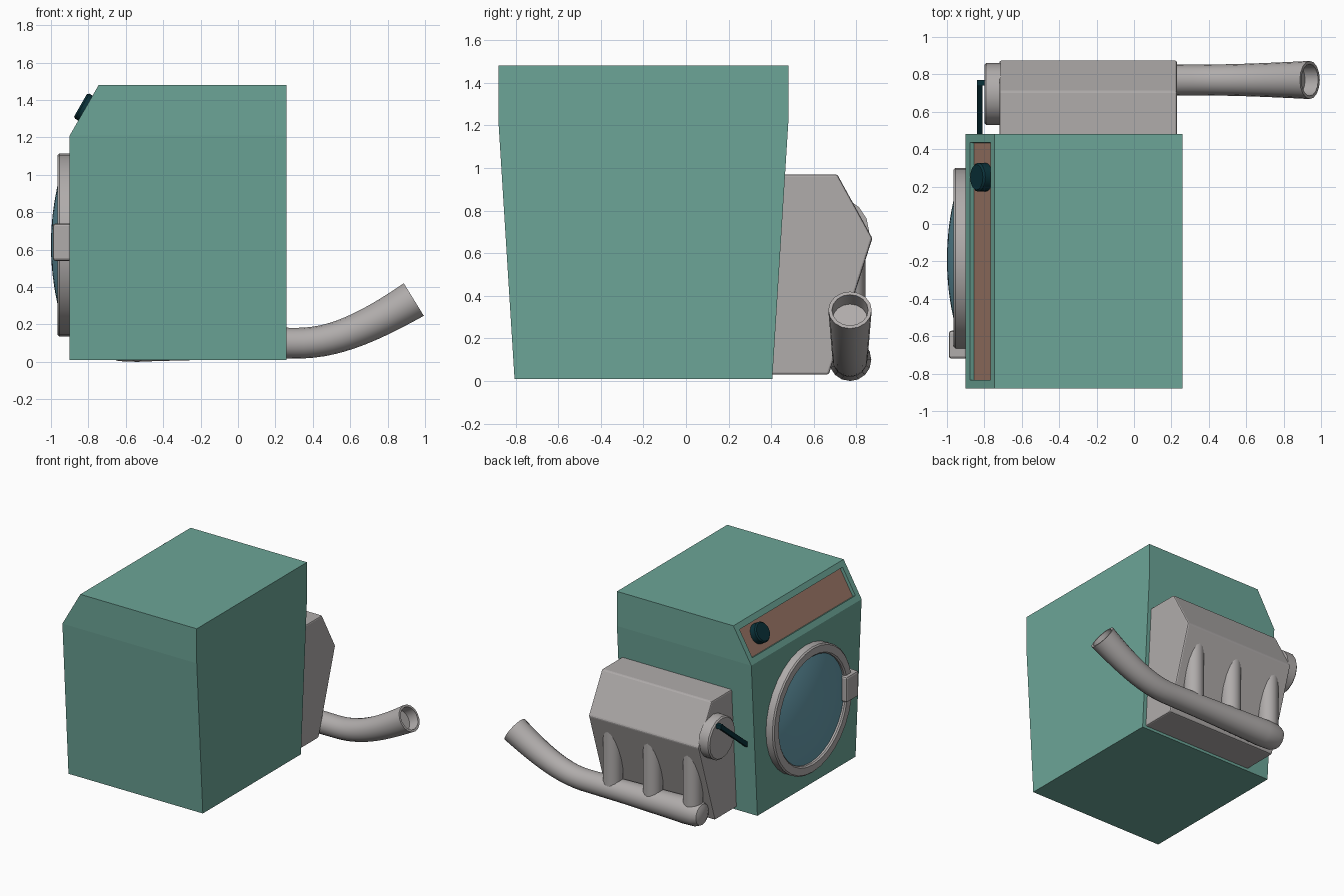
import bpy, bmesh, math
from mathutils import Vector, Matrix

cube = bpy.data.objects.get("Cube")
if cube:
    bpy.data.objects.remove(cube, do_unlink=True)


def material(name, r, g, b):
    """Flat material from 0-255 display values."""
    lin = [((c / 255 + 0.055) / 1.055) ** 2.4 for c in (r, g, b)] + [1]
    m = bpy.data.materials.new(name)
    m.use_nodes = True
    m.diffuse_color = lin
    m.node_tree.nodes["Principled BSDF"].inputs["Base Color"].default_value = lin
    return m


GREEN = material("sea green enamel", 108, 165, 151)
GREY = material("grey metal", 176, 172, 171)
BROWN = material("brown panel", 158, 121, 104)
GLASS = material("blue glass", 102, 156, 172)
DARK = material("dark teal", 10, 50, 58)


def finish(bm, name, mats, bevel=0.0, smooth=False):
    bmesh.ops.recalc_face_normals(bm, faces=bm.faces)
    me = bpy.data.meshes.new(name)
    bm.to_mesh(me)
    bm.free()
    ob = bpy.data.objects.new(name, me)
    bpy.context.collection.objects.link(ob)
    for m in mats:
        me.materials.append(m)
    if bevel:
        mod = ob.modifiers.new("Bevel", "BEVEL")
        mod.width, mod.segments = bevel, 2
    if smooth:
        bpy.ops.object.select_all(action="DESELECT")
        ob.select_set(True)
        bpy.context.view_layer.objects.active = ob
        bpy.ops.object.shade_smooth_by_angle(angle=math.radians(35))
    return ob


def sweep(name, stations, mat, sides):
    """Skin rings given as (centre, direction, radius); caps both ends."""
    bm = bmesh.new()
    rings = []
    for centre, direction, radius in stations:
        rot = Vector(direction).to_track_quat("Z", "Y").to_matrix()
        ring = []
        for i in range(sides):
            a = math.tau * i / sides
            p = Vector((math.cos(a), math.sin(a), 0)) * radius
            ring.append(bm.verts.new(Vector(centre) + rot @ p))
        rings.append(ring)
    for a, b in zip(rings, rings[1:]):
        for i in range(sides):
            j = (i + 1) % sides
            bm.faces.new((a[i], a[j], b[j], b[i]))
    bm.faces.new(rings[0])
    bm.faces.new(rings[-1])
    return finish(bm, name, [mat], smooth=True)


def lathe(name, origin, axis, profile, mat, sides):
    """Turned part: profile is (radius, distance along axis)."""
    o, d = Vector(origin), Vector(axis).normalized()
    return sweep(name, [(o + d * t, d, r) for r, t in profile], mat, sides)


def box(name, centre, size, mat, bevel=0.0, tilt=0.0):
    bm = bmesh.new()
    m = (Matrix.Translation(centre) @ Matrix.Rotation(tilt, 4, "X")
         @ Matrix.Diagonal((*size, 1)))
    bmesh.ops.create_cube(bm, size=1, matrix=m)
    return finish(bm, name, [mat], bevel)


# Cabinet: sloped control edge, sides tapering below the kink
bm = bmesh.new()
outline = [(-.9, .01), (.26, .01), (.26, 1.21), (.26, 1.48), (-.745, 1.48), (-.9, 1.21)]
sides = []
for s in (-1, 1):
    sides.append([bm.verts.new((x, -.2 + s * (.605 if z < 1 else .68), z)) for x, z in outline])
for v in sides:
    bm.faces.new((v[0], v[1], v[2], v[5]))
    bm.faces.new((v[2], v[3], v[4], v[5]))
for i in range(6):
    j = (i + 1) % 6
    f = bm.faces.new((sides[0][i], sides[0][j], sides[1][j], sides[1][i]))
    if i == 4:
        slope = f
bmesh.ops.recalc_face_normals(bm, faces=bm.faces)
# Recessed control panel in the slope
bmesh.ops.inset_individual(bm, faces=[slope], thickness=.045, use_even_offset=True)
bmesh.ops.inset_individual(bm, faces=[slope], thickness=.001, depth=-.025, use_even_offset=True)
slope.material_index = 1
finish(bm, "cabinet", [GREEN, BROWN])

# Control knob
lathe("control_knob", (-.816, .25, 1.357), (-.868, 0, .498),
      [(.077, -.025), (.077, .02), (.068, .03)], DARK, 20)

# Round door: ring, domed glass and latch
door = (-.9, -.19, .625)
lathe("door_ring", door, (-1, 0, 0),
      [(.49, -.01), (.49, .055), (.48, .065), (.425, .065), (.415, .055), (.415, 0)], GREY, 32)
dome = [(.416, 0)]
for i in range(9):
    r = .416 * (1 - i / 8.1)
    dome.append((r, .04 + .06 * (1 - (r / .416) ** 2)))
lathe("door_glass", door, (-1, 0, 0), dome, GLASS, 32)
box("door_latch", (-.94, -.645, .64), (.1, .15, .2), GREY, .015)

# Engine block on the back
bm = bmesh.new()
section = [(.38, .97), (.71, .97), (.875, .67), (.67, .03), (.38, .03)]
base = bm.faces.new([bm.verts.new((-.72, y, z)) for y, z in section])
ext = bmesh.ops.extrude_face_region(bm, geom=[base])
moved = [g for g in ext["geom"] if isinstance(g, bmesh.types.BMVert)]
bmesh.ops.translate(bm, verts=moved, vec=(.95, 0, 0))
finish(bm, "engine_block", [GREY], .01)

# Pulley and crank rod
lathe("pulley", (-.71, .695, .7), (-1, 0, 0),
      [(.165, 0), (.165, .08), (.155, .09)], GREY, 16)
start, end = Vector((-.825, .755, .82)), Vector((-.825, .43, .555))
d = end - start
box("crank_rod", (start + end) / 2, (.03, d.length, .035), DARK, .004, math.atan2(d.z, d.y))
box("crank_pin", (-.815, .755, .82), (.05, .03, .035), DARK, .004)

# Exhaust header tubes
for i, x in enumerate((.09, -.255, -.6)):
    lathe(f"header_tube_{i + 1}", (x, .77, .1), (0, 0, 1), [(.072, 0), (.072, .52)], GREY, 16)

# Exhaust pipe: straight run, upward bend and hollow flared mouth
RUN = (1, 0, 0)
stations = [((x, .77, .1), RUN, r) for x, r in
            ((-.695, .05), (-.68, .08), (-.64, .096), (-.54, .1), (-.44, .096), (0, .085))]
p = [Vector(q) for q in ((.3, .77, .1), (.5, .77, .095), (.683, .77, .175), (.94, .77, .333))]
for i in range(13):
    t = i / 12
    u = 1 - t
    pos = p[0] * u**3 + p[1] * 3 * u * u * t + p[2] * 3 * u * t * t + p[3] * t**3
    tan = (p[1] - p[0]) * u * u + (p[2] - p[1]) * 2 * u * t + (p[3] - p[2]) * t * t
    stations.append((pos, tan.normalized(), .082 + .02 * t * t))
mouth, aim = stations[-1][:2]
stations += [(mouth, aim, .085), (mouth - aim * .08, aim, .082)]
sweep("exhaust_pipe", stations, GREY, 16)
